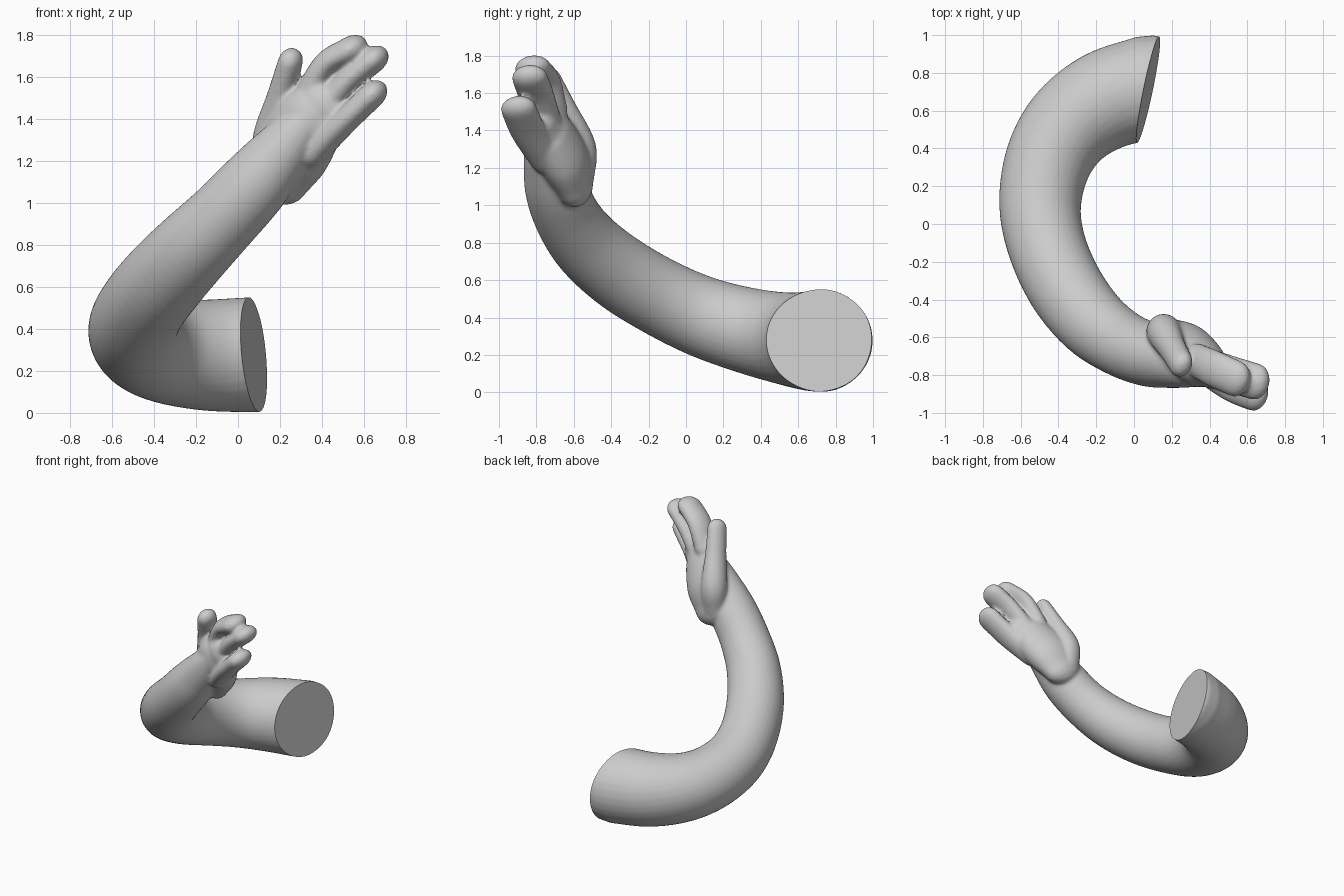
import bpy, bmesh, math
from mathutils import Vector

if "Cube" in bpy.data.objects:
    bpy.data.objects.remove(bpy.data.objects["Cube"])

W = Vector((0.75, -0.1, -0.65))  # direction across the hand


def spline(vals, t):
    """Catmull-Rom sample of a list of tuples at t in 0..1."""
    n = len(vals) - 1
    i = min(int(t * n), n - 1)
    u = t * n - i
    p1, p2 = Vector(vals[i]), Vector(vals[i + 1])
    p0 = Vector(vals[i - 1]) if i else p1 * 2 - p2
    p3 = Vector(vals[i + 2]) if i + 2 <= n else p2 * 2 - p1
    return 0.5 * (2 * p1 + (p2 - p0) * u + (2 * p0 - 5 * p1 + 4 * p2 - p3) * u * u
                  + (3 * p1 - p0 - 3 * p2 + p3) * u ** 3)


def sweep(bm, pts, ref, steps=24, sides=24):
    """Tube through (x, y, z, width, thickness) points with rounded ends."""
    secs = [spline(pts, k / steps) for k in range(steps + 1)]
    cs = [Vector(s[:3]) for s in secs]
    frames = []
    for k, s in enumerate(secs):
        d = (cs[min(k + 1, steps)] - cs[max(k - 1, 0)]).normalized()
        frames.append((cs[k], d, s[3], s[4]))

    def dome(f, sign):
        c, d, a, b = f
        return [(c + d * sign * (a + b) / 2 * math.sin(q), d, a * math.cos(q), b * math.cos(q))
                for q in (0.35, 0.7, 1.05, 1.35)]
    frames = dome(frames[0], -1)[::-1] + frames + dome(frames[-1], 1)
    rings = []
    for c, d, a, b in frames:
        u = (ref - d * ref.dot(d)).normalized()
        v = d.cross(u)
        rings.append([bm.verts.new(c + u * a * math.cos(q) + v * b * math.sin(q))
                      for q in (2 * math.pi * j / sides for j in range(sides))])
    for r, s in zip(rings, rings[1:]):
        for j in range(sides):
            k = (j + 1) % sides
            bm.faces.new((r[j], r[k], s[k], s[j]))
    bm.faces.new(rings[0][::-1])
    bm.faces.new(rings[-1])


bm = bmesh.new()
# curved arm, shoulder to wrist, tapering into the back of the hand
arm = [(0.085, 0.725, 0.277, 0.276), (-0.15, 0.655, 0.275, 0.265), (-0.34, 0.52, 0.29, 0.246),
       (-0.455, 0.33, 0.33, 0.23), (-0.497, 0.1, 0.4, 0.217), (-0.46, -0.12, 0.5, 0.208),
       (-0.36, -0.34, 0.63, 0.203), (-0.22, -0.52, 0.78, 0.192), (-0.07, -0.63, 0.93, 0.178),
       (0.07, -0.69, 1.08, 0.17), (0.18, -0.72, 1.21, 0.15), (0.28, -0.75, 1.33, 0.12),
       (0.36, -0.78, 1.42, 0.085)]
sweep(bm, [p + (p[3],) for p in arm], Vector((0.3, 0.2, 1)), 60, 32)
# palm
sweep(bm, [(0.195, -0.6, 1.12, 0.15, 0.1), (0.26, -0.65, 1.24, 0.18, 0.13),
           (0.345, -0.735, 1.385, 0.17, 0.125), (0.41, -0.77, 1.45, 0.14, 0.1)], W)
# three fingers
for f in ([(0.33, -0.72, 1.5), (0.42, -0.765, 1.66), (0.54, -0.82, 1.735)],
          [(0.4, -0.75, 1.43), (0.53, -0.8, 1.585), (0.645, -0.835, 1.682)],
          [(0.36, -0.745, 1.24), (0.51, -0.84, 1.39), (0.64, -0.895, 1.515)]):
    sweep(bm, [p + (r, t) for p, r, t in zip(f, (0.068, 0.062, 0.062), (0.09, 0.098, 0.098))], W)
# thumb
sweep(bm, [(0.16, -0.575, 1.15, 0.09, 0.085), (0.16, -0.575, 1.31, 0.09, 0.095),
           (0.205, -0.66, 1.51, 0.066, 0.08), (0.25, -0.74, 1.675, 0.058, 0.074)], W)

mesh = bpy.data.meshes.new("arm_with_hand")
bm.to_mesh(mesh)
bm.free()
obj = bpy.data.objects.new("arm_with_hand", mesh)
bpy.context.collection.objects.link(obj)
bpy.context.view_layer.objects.active = obj
obj.select_set(True)

# fuse the parts into one smooth skin
m = obj.modifiers.new("fuse", 'REMESH')
m.mode = 'VOXEL'
m.voxel_size = 0.011
s = obj.modifiers.new("soften", 'SMOOTH')
s.factor = 0.5
s.iterations = 12
for name in ("fuse", "soften"):
    bpy.ops.object.modifier_apply(modifier=name)

# flat cut at the shoulder, limited to the shoulder end
bm = bmesh.new()
bm.from_mesh(mesh)
co, no = Vector((0.077, 0.72, 0.277)), Vector((0.97, -0.2, 0.09)).normalized()
near = [f for f in bm.faces if f.calc_center_median().y > 0.2]
geom = set(near) | {e for f in near for e in f.edges} | {v for f in near for v in f.verts}
bmesh.ops.bisect_plane(bm, geom=list(geom), plane_co=co, plane_no=no, clear_outer=True)
edge = [e for e in bm.edges if e.is_boundary]
bmesh.ops.holes_fill(bm, edges=edge, sides=0)
bmesh.ops.recalc_face_normals(bm, faces=bm.faces)
bm.to_mesh(mesh)
bm.free()
bpy.ops.object.shade_smooth_by_angle(angle=math.radians(40))
